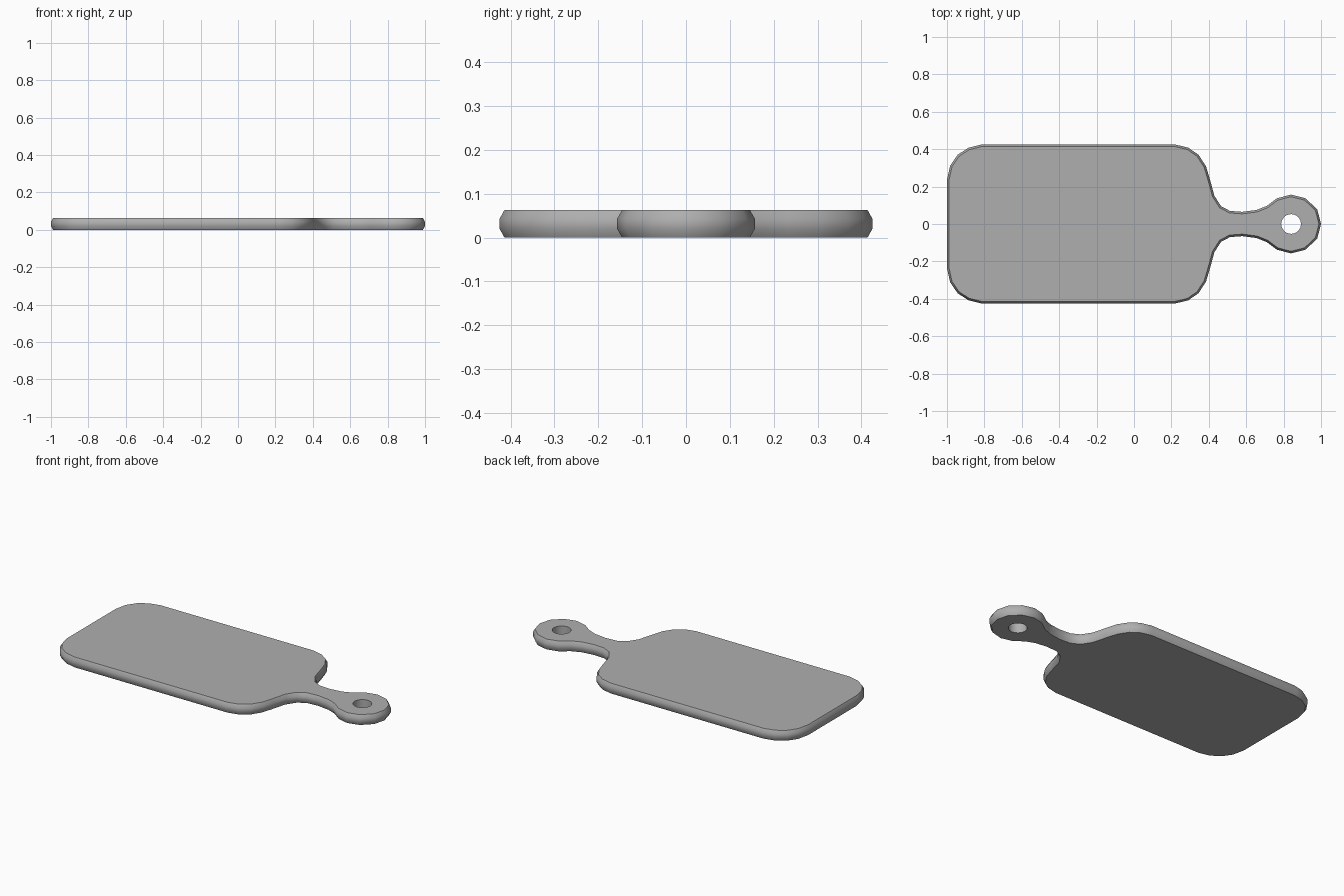
import bpy, bmesh, math
from mathutils import Vector

if "Cube" in bpy.data.objects:
    bpy.data.objects.remove(bpy.data.objects["Cube"])

# Half outline from the back edge to the handle tip, mirrored across y = 0
half = [(-1, .235), (-.983, .312), (-.943, .37), (-.885, .408), (-.815, .425),
        (.22, .425), (.29, .408), (.345, .37), (.385, .308), (.407, .235),
        (.43, .15), (.466, .095), (.513, .07), (.58, .065), (.655, .075),
        (.71, .097), (.765, .138), (.84, .157), (.918, .137), (.98, .077), (1, 0)]
outline = [Vector(p) for p in half + [(x, -y) for x, y in reversed(half[:-1])]]


def inset(points, d):
    """Offset a clockwise outline inward with mitred corners."""
    result = []
    for i, p in enumerate(points):
        a = (p - points[i - 1]).normalized()
        b = (points[(i + 1) % len(points)] - p).normalized()
        na, nb = Vector((a.y, -a.x)), Vector((b.y, -b.x))
        result.append(p + (na + nb) * d / (1 + na.dot(nb)))
    return result


bm = bmesh.new()


def ring(points, z):
    return [bm.verts.new((p.x, p.y, z)) for p in points]


def skin(a, b):
    for i in range(len(a)):
        j = (i + 1) % len(a)
        bm.faces.new((a[i], a[j], b[j], b[i]))


# Rounded outer edge
H = .063
rings = [ring(inset(outline, d), z) for d, z in
         ((.011, 0), (0, .02), (0, .043), (.011, H))]
for lower, upper in zip(rings, rings[1:]):
    skin(lower, upper)

# Hanging hole
N = 16
circle = [Vector((.84 + .053 * math.cos(2 * math.pi * i / N),
                  .053 * math.sin(2 * math.pi * i / N))) for i in range(N)]
holes = [ring(circle, 0), ring(circle, H)]
skin(*holes)

# Flat top and bottom around the hole
for outer, hole in ((rings[0], holes[0]), (rings[-1], holes[1])):
    edges = [bm.edges.get((loop[i - 1], loop[i]))
             for loop in (outer, hole) for i in range(len(loop))]
    bmesh.ops.triangle_fill(bm, use_beauty=True, edges=edges)
bmesh.ops.recalc_face_normals(bm, faces=bm.faces[:])

mesh = bpy.data.meshes.new("cutting_board")
bm.to_mesh(mesh)
bm.free()
board = bpy.data.objects.new("cutting_board", mesh)
bpy.context.collection.objects.link(board)

# Darker grey finish
grey = bpy.data.materials.new("board_grey")
grey.diffuse_color = (.43, .43, .43, 1)
grey.use_nodes = True
grey.node_tree.nodes["Principled BSDF"].inputs["Base Color"].default_value = grey.diffuse_color
mesh.materials.append(grey)

# Smooth sides with crisp rims
bpy.context.view_layer.objects.active = board
board.select_set(True)
bpy.ops.object.shade_smooth_by_angle(angle=math.radians(45))
